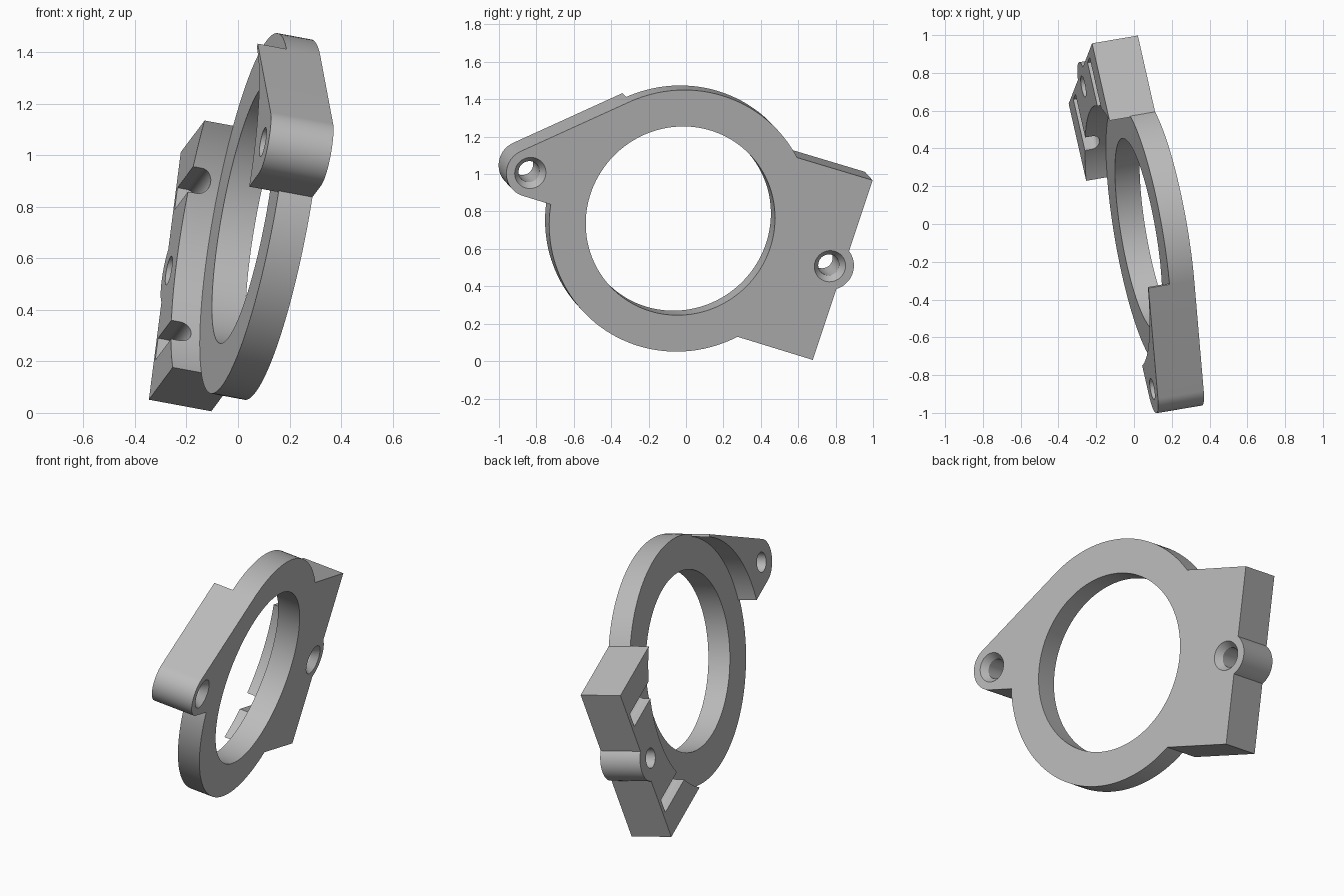
import bpy, bmesh, math
from mathutils import Matrix, Vector

if "Cube" in bpy.data.objects:
    bpy.data.objects.remove(bpy.data.objects["Cube"])

# Single plain material
grey = bpy.data.materials.new("plain_grey")
grey.use_nodes = True
color = (0.5, 0.5, 0.5, 1)
grey.diffuse_color = color
grey.node_tree.nodes["Principled BSDF"].inputs["Base Color"].default_value = color

OUTER, BORE, EAR_R = 0.711, 0.513, 0.13
RING_T, FULL_T = 0.135, 0.25
EAR = Vector((-0.862, 0.012))
BOSS = Vector((0.855, 0))


def arc(center, radius, start, end, steps=32):
    """Points on an arc, angles in degrees."""
    pts = []
    for i in range(steps + 1):
        t = math.radians(start + (end - start) * i / steps)
        pts.append((center[0] + radius * math.cos(t), center[1] + radius * math.sin(t)))
    return pts


def make(name, bm):
    bmesh.ops.recalc_face_normals(bm, faces=bm.faces)
    mesh = bpy.data.meshes.new(name)
    bm.to_mesh(mesh)
    bm.free()
    mesh.materials.append(grey)
    obj = bpy.data.objects.new(name, mesh)
    bpy.context.collection.objects.link(obj)
    return obj


def plate(name, outline, low, high, matrix=None):
    """Extrude a closed outline between two heights."""
    bm = bmesh.new()
    face = bm.faces.new([bm.verts.new((x, y, low)) for x, y in outline])
    out = bmesh.ops.extrude_face_region(bm, geom=[face])
    top = [g for g in out["geom"] if isinstance(g, bmesh.types.BMVert)]
    bmesh.ops.translate(bm, verts=top, vec=(0, 0, high - low))
    if matrix:
        bm.transform(matrix)
    return make(name, bm)


def cone(name, center, r_low, r_high, low, high, segments=48):
    bm = bmesh.new()
    bmesh.ops.create_cone(bm, cap_ends=True, segments=segments, radius1=r_low, radius2=r_high,
                          depth=high - low,
                          matrix=Matrix.Translation((center[0], center[1], (low + high) / 2)))
    return make(name, bm)


def combine(target, other, operation):
    mod = target.modifiers.new(operation.lower(), "BOOLEAN")
    mod.operation, mod.object, mod.solver = operation, other, "EXACT"
    bpy.context.view_layer.objects.active = target
    bpy.ops.object.modifier_apply(modifier=mod.name)
    bpy.data.objects.remove(other)


# Ring disc
body = cone("clamp_ring", (0, 0), OUTER, OUTER, -RING_T, 0, 160)

# Thick ear with a slope tangent to the ring and a curved inner wall
inner = OUTER - 0.015
slope = 131
ear_outline = arc(EAR, EAR_R, 270, slope)
ear_outline.append(arc((0, 0), OUTER, slope, slope, 1)[0])
ear_outline += arc((0, 0), inner, slope, 189.8)
combine(body, plate("ear", ear_outline, -FULL_T, 0), "UNION")

# Thick block with a rounded boss on its outer side
side, half = 0.928, 0.51
boss_angle = math.degrees(math.acos((side - BOSS.x) / EAR_R))
block_outline = [(side, -half)] + arc(BOSS, EAR_R, -boss_angle, boss_angle)
block_outline += [(side, half)] + arc((0, 0), OUTER - 0.004, 46, -46, 48)
combine(body, plate("block", block_outline, -FULL_T, 0), "UNION")

# Central bore
combine(body, cone("bore", (0, 0), BORE, BORE, -1, 1, 160), "DIFFERENCE")

# Countersunk screw holes
for center in (EAR, BOSS):
    combine(body, cone("screw_hole", center, 0.057, 0.057, -1, 1), "DIFFERENCE")
    combine(body, cone("countersink", center, 0.057, 0.085, -0.04, 0.0005), "DIFFERENCE")


# Round-ended channels across the block, wider at the outer side
def channel(b, radius, depth, start, end):
    outline = [(b + radius, -FULL_T - 0.1)] + arc((b, -FULL_T + depth - radius), radius, 0, 180, 20)
    outline.append((b - radius, -FULL_T - 0.1))
    axes = Matrix(((0, 0, 1, 0), (1, 0, 0, 0), (0, 1, 0, 0), (0, 0, 0, 1)))
    combine(body, plate("channel", outline, start, end, axes), "DIFFERENCE")


for b in (-0.31, 0.31):
    channel(b, 0.045, 0.08, 0.5, 0.9)
    channel(b, 0.08, 0.14, 0.81, 1.1)

# Tilt into place
n = Vector((0.97, 0.165, -0.18)).normalized()
u = Vector((-0.21, 0.935, -0.284))
u = (u - n * u.dot(n)).normalized()
v = n.cross(u)
tilt = Matrix((u, v, n)).transposed().to_4x4()
body.data.transform(Matrix.Translation((0.155, -0.03, 0.75)) @ tilt)

bpy.ops.object.select_all(action="DESELECT")
body.select_set(True)
bpy.context.view_layer.objects.active = body
bpy.ops.object.shade_smooth_by_angle(angle=math.radians(30))
